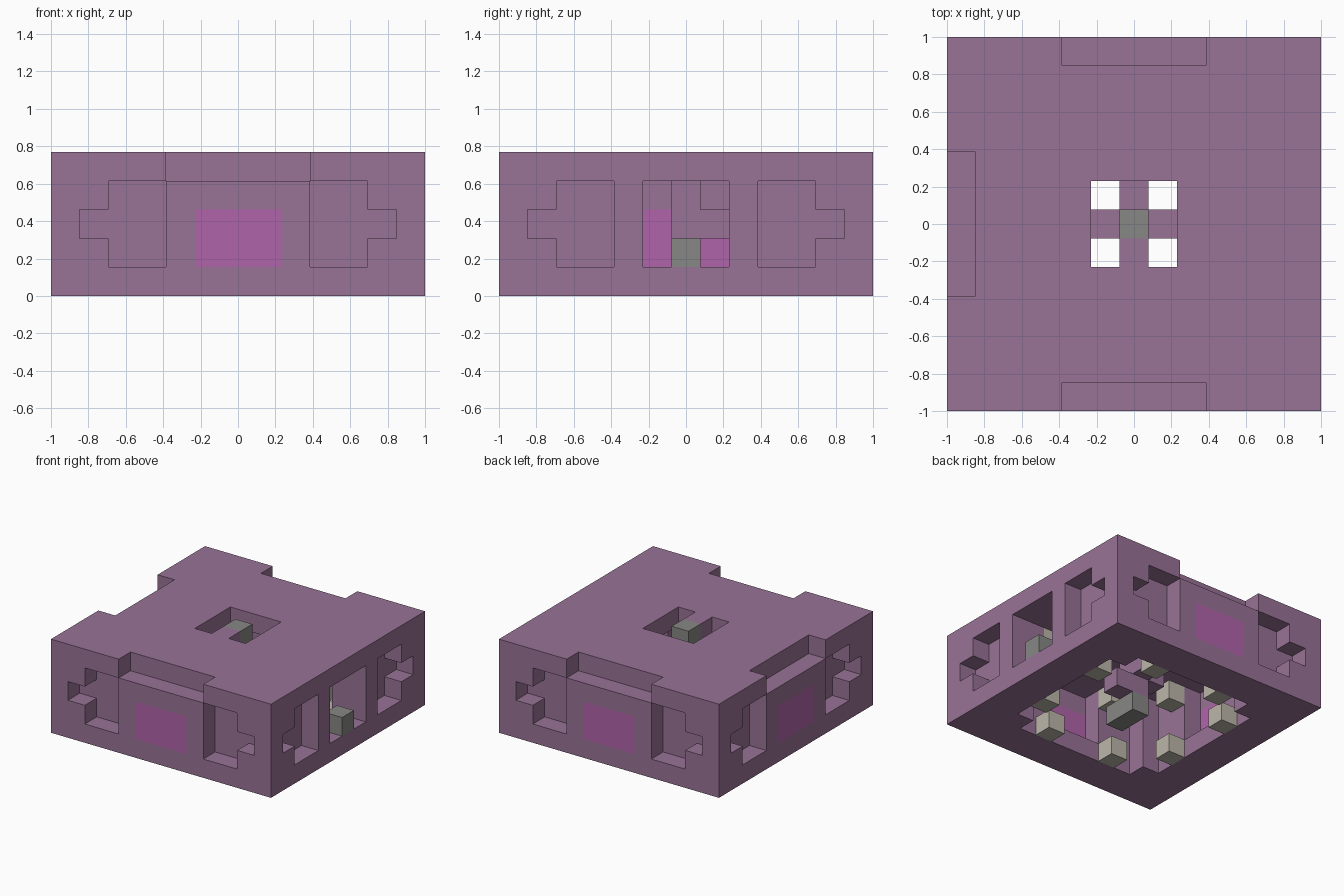
import bpy
import bmesh
from mathutils import Vector

default = bpy.data.objects.get("Cube")
if default:
    bpy.data.objects.remove(default, do_unlink=True)

U = 2 / 13  # edge length of one block
SIDES = ("front", "back", "left", "right")


def material(name, rgb):
    mat = bpy.data.materials.new(name)
    mat.use_nodes = True
    mat.diffuse_color = (*rgb, 1)
    mat.node_tree.nodes["Principled BSDF"].inputs["Base Color"].default_value = (*rgb, 1)
    return mat


def box(xs, ys, zs):
    """Blocks filling inclusive index ranges."""
    return {(x, y, z) for x in range(xs[0], xs[1] + 1)
            for y in range(ys[0], ys[1] + 1) for z in range(zs[0], zs[1] + 1)}


def on_side(side, across, depth, zs):
    """Blocks on one wall: range along the wall, distance from the centre, height."""
    d = (depth, depth)
    neg = (-depth, -depth)
    return {"front": box(across, neg, zs), "back": box(across, d, zs),
            "left": box(d, across, zs), "right": box(neg, across, zs)}[side]


# Hollow casing with corner posts, open below
casing = box((-6, 6), (-6, 6), (0, 4))
hollow = box((-4, 4), (-4, 4), (0, 3))
casing -= {c for c in hollow if not (abs(c[0]) == 4 and abs(c[1]) == 4)}

# Hatch in the roof, keeping one bridge to the middle
casing -= box((-1, 1), (-1, 1), (4, 4))
casing.add((0, -1, 4))

# Wall niches, stepped recesses, roof notches and panels
panels = set()
for side in SIDES:
    casing -= on_side(side, (-1, 1), 5, (1, 3))
    for lo, hi, tip in ((3, 4, 5), (-4, -3, -5)):
        casing -= on_side(side, (lo, hi), 6, (1, 3))
        casing -= on_side(side, (tip, tip), 6, (2, 2))
    if side == "left":
        casing -= on_side(side, (-1, 1), 6, (1, 3))  # open window
    else:
        casing -= on_side(side, (-2, 2), 6, (4, 4))
        panels |= on_side(side, (-1, 1), 6, (1, 2))
casing -= panels

# Central post with short arms, and its grey ends
core = box((0, 0), (0, 0), (1, 3)) | {(0, 1, 2), (1, 0, 1), (-1, 0, 2)}
caps = {(0, 0, 4), (0, 0, 0), (0, -1, 0), (6, 0, 1)}

# Pale studs along the inner walls, low and high
studs = set()
for side in SIDES:
    for a in (-2, 2):
        for z in (0, 3):
            studs |= on_side(side, (a, a), 4, (z, z))

filled = casing | panels | core | caps | studs


def build(name, cells, mat):
    """Make the outer skin of a set of blocks, merging flat areas."""
    bm = bmesh.new()
    for cell in sorted(cells):
        centre = Vector((cell[0], cell[1], cell[2] + 0.5))
        for axis in range(3):
            for sign in (-1, 1):
                near = list(cell)
                near[axis] += sign
                if tuple(near) in filled:
                    continue
                n, a, b = Vector(), Vector(), Vector()
                n[axis] = sign / 2
                a[(axis + 1) % 3] = 0.5
                b[(axis + 2) % 3] = sign / 2
                quad = (-a - b, a - b, a + b, b - a)
                bm.faces.new([bm.verts.new((centre + n + q) * U) for q in quad])
    bmesh.ops.remove_doubles(bm, verts=bm.verts, dist=U / 100)
    mesh = bpy.data.meshes.new(name)
    bm.to_mesh(mesh)
    bm.free()
    mesh.materials.append(mat)
    obj = bpy.data.objects.new(name, mesh)
    bpy.context.collection.objects.link(obj)


purple = material("dusty purple", (0.314, 0.171, 0.305))
build("casing", casing, purple)
build("core_post", core, purple)
build("wall_panels", panels, material("magenta", (0.434, 0.127, 0.402)))
build("end_caps", caps, material("grey", (0.242, 0.242, 0.235)))
build("wall_studs", studs, material("pale stone", (0.50, 0.47, 0.40)))
